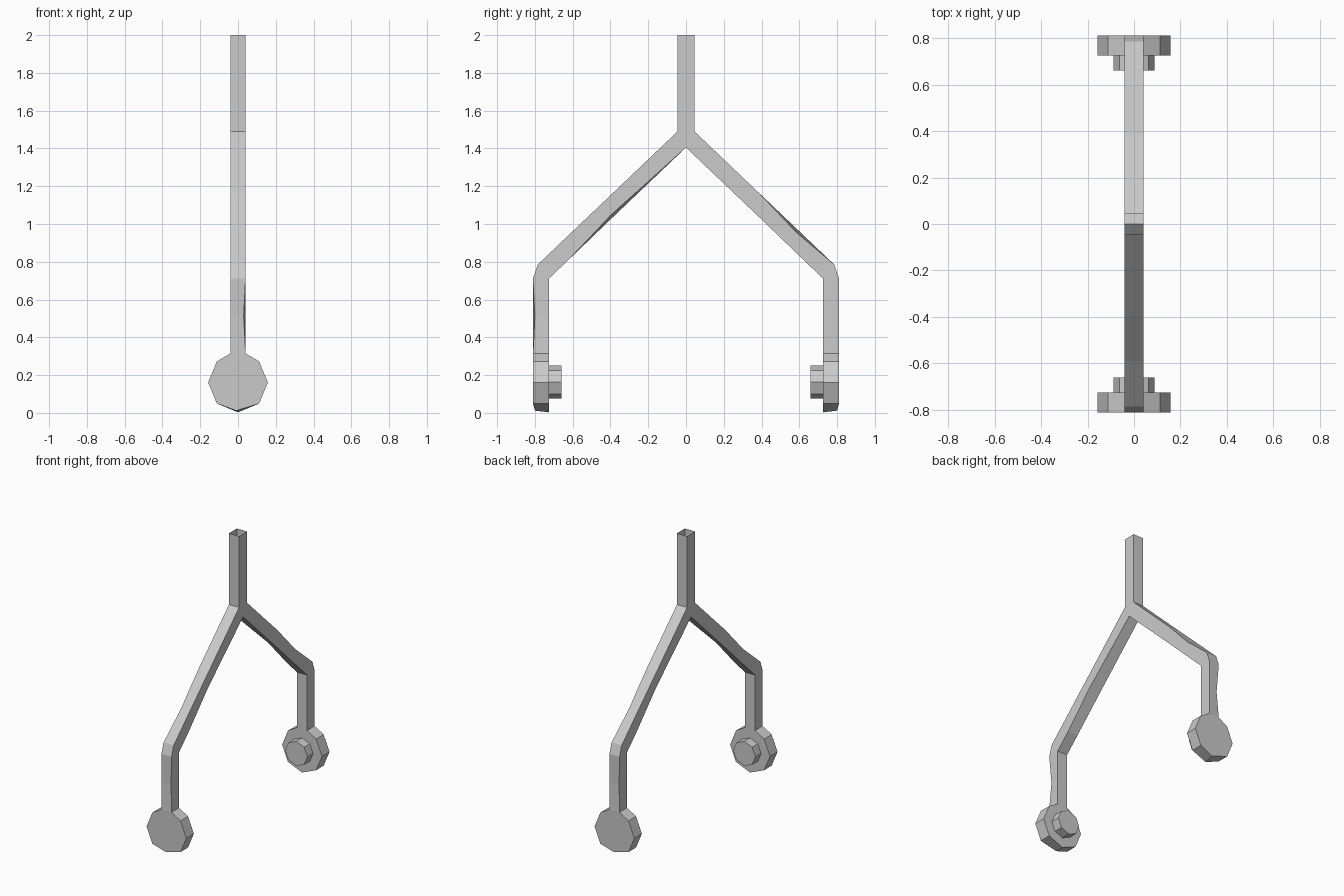
import bpy, bmesh, math

if "Cube" in bpy.data.objects:
    bpy.data.objects.remove(bpy.data.objects["Cube"])

W = 0.04           # half width of the square tube
R_OUT, R_IN = 0.81, 0.725   # outer / inner y of the legs


def finish(name, bm):
    bmesh.ops.remove_doubles(bm, verts=bm.verts, dist=0.0005)
    bmesh.ops.recalc_face_normals(bm, faces=bm.faces)
    me = bpy.data.meshes.new(name)
    bm.to_mesh(me)
    bm.free()
    ob = bpy.data.objects.new(name, me)
    bpy.context.collection.objects.link(ob)
    return ob


def add_face(bm, pts):
    return bm.faces.new([bm.verts.new(p) for p in pts])


def prism(bm, outline, y0, y1, open_edge=None):
    """Extrude an (x, z) outline along y, optionally skipping one side."""
    for y in (y0, y1):
        add_face(bm, [(x, y, z) for x, z in outline])
    n = len(outline)
    for i in range(n):
        if i == open_edge:
            continue
        (xa, za), (xb, zb) = outline[i], outline[(i + 1) % n]
        add_face(bm, [(xa, y0, za), (xb, y0, zb), (xb, y1, zb), (xa, y1, za)])


def ring(outer, inner, dents={}):
    """Four corners of a tube section, with hand-bent corners overridden."""
    pts = [(-W, *outer), (W, *outer), (W, *inner), (-W, *inner)]
    return [dents.get(i, p) for i, p in enumerate(pts)]


def octagon(r, zc):
    return [(r * math.sin(i * math.pi / 4), zc + r * math.cos(i * math.pi / 4))
            for i in range(8)]


# Stem: open-topped square tube with a V-shaped bottom
bm = bmesh.new()
for x in (-W, W):
    add_face(bm, [(x, -0.045, 2), (x, 0.045, 2), (x, 0.045, 1.49),
                  (x, 0, 1.405), (x, -0.045, 1.49)])
for y in (-0.045, 0.045):
    add_face(bm, [(-W, y, 2), (W, y, 2), (W, y, 1.49), (-W, y, 1.49)])
finish("stem", bm)

# One arm: slanted tube, elbow, upright leg, slightly dented
sections = [
    ring((0.045, 1.49), (0, 1.405)),
    ring((0.39, 1.161), (0.40, 1.024), {3: (-W, 0.40, 1.045)}),
    ring((0.59, 0.971), (0.62, 0.812), {1: (W, 0.59, 0.95)}),
    ring((0.785, 0.785), (R_IN, 0.712)),
    ring((R_OUT, 0.712), (R_IN, 0.712)),
    ring((R_OUT, 0.51), (R_IN, 0.51), {0: (-0.03, 0.80, 0.51)}),
    ring((R_OUT, 0.315), (R_IN, 0.315)),
]

for side, angle in (("back", 0), ("front", math.pi)):
    bm = bmesh.new()
    for a, b in zip(sections, sections[1:]):
        for i in range(4):
            j = (i + 1) % 4
            quad = [a[i], a[j], b[j], b[i]]
            pts = [p for k, p in enumerate(quad) if p != quad[k - 1]]
            if len(pts) > 2:
                add_face(bm, pts)
    finish(side + "_arm", bm).rotation_euler.z = angle

    # Disc at the foot, its flat top open into the leg
    o = octagon(0.158, 0.161)
    o[0:1] = [(-W, 0.315), (W, 0.315)]
    bm = bmesh.new()
    prism(bm, o, R_IN, R_OUT, open_edge=0)
    # bent lower corner on the outer face
    for v in bm.verts:
        if v.co.y > 0.8 and v.co.z < 0.01:
            v.co = (0.01, 0.80, 0.012)
    finish(side + "_disc", bm).rotation_euler.z = angle

    # Hub on the inner side
    bm = bmesh.new()
    prism(bm, octagon(0.088, 0.163), 0.66, R_IN)
    finish(side + "_hub", bm).rotation_euler.z = angle
